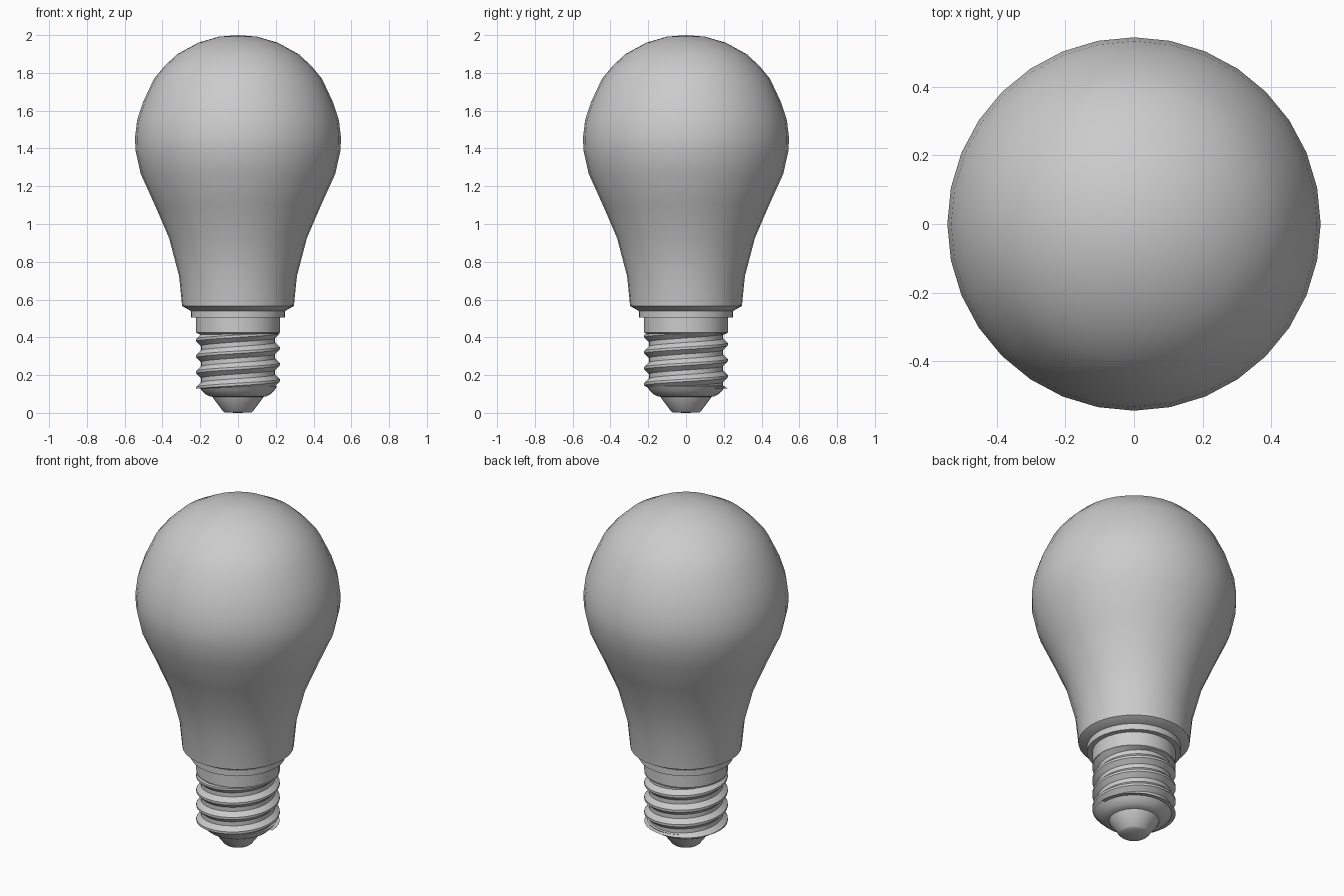
import bpy, bmesh, math

if "Cube" in bpy.data.objects:
    bpy.data.objects.remove(bpy.data.objects["Cube"])

SIDES = 32

def finish(name, bm, angle):
    bmesh.ops.remove_doubles(bm, verts=bm.verts, dist=0.0002)
    bmesh.ops.recalc_face_normals(bm, faces=bm.faces)
    me = bpy.data.meshes.new(name)
    bm.to_mesh(me)
    bm.free()
    ob = bpy.data.objects.new(name, me)
    bpy.context.collection.objects.link(ob)
    bpy.ops.object.select_all(action='DESELECT')
    ob.select_set(True)
    bpy.context.view_layer.objects.active = ob
    bpy.ops.object.shade_smooth_by_angle(angle=math.radians(angle))
    return ob

def grid(bm, rows):
    vs = [[bm.verts.new(p) for p in row] for row in rows]
    for a, b in zip(vs, vs[1:]):
        for i in range(len(a) - 1):
            bm.faces.new((a[i], a[i + 1], b[i + 1], b[i]))

def lathe(name, profile, angle=40):
    bm = bmesh.new()
    rows = []
    for r, z in profile:
        rows.append([(r * math.cos(2 * math.pi * i / SIDES),
                      r * math.sin(2 * math.pi * i / SIDES), z)
                     for i in range(SIDES + 1)])
    grid(bm, rows)
    return finish(name, bm, angle)

# Glass envelope
lathe("glass_bulb", [
    (0.22, 0.54), (0.25, 0.54), (0.296, 0.566), (0.312, 0.725), (0.365, 0.926),
    (0.44, 1.10), (0.515, 1.265), (0.543, 1.39), (0.545, 1.46), (0.534, 1.55),
    (0.503, 1.645), (0.444, 1.77), (0.39, 1.835), (0.32, 1.90), (0.21, 1.96),
    (0.10, 1.992), (0, 2.0)], 50)

# Collar between glass and screw cap
lathe("collar", [(0.20, 0.505), (0.25, 0.505), (0.25, 0.542), (0.20, 0.542)])

# Plain upper sleeve of the cap
lathe("cap_sleeve", [(0.19, 0.41), (0.222, 0.425), (0.222, 0.51)])

# Helical screw thread, clamped at both ends
PITCH, TURNS, LOW, HIGH = 0.085, 5, 0.13, 0.42
section = [(0.197, 0), (0.197, 0.012), (0.222, 0.036), (0.222, 0.049),
           (0.197, 0.073), (0.197, PITCH)]
bm = bmesh.new()
rows = []
for i in range(SIDES * TURNS + 1):
    t = 2 * math.pi * i / SIDES
    base = 0.045 + PITCH * i / SIDES
    rows.append([(r * math.cos(t), r * math.sin(t),
                  min(HIGH, max(LOW, base + dz))) for r, dz in section])
grid(bm, rows)
bmesh.ops.dissolve_degenerate(bm, edges=bm.edges, dist=0.0001)
finish("screw_thread", bm, 40)

# Rounded lower end of the cap
lathe("cap_bottom", [(0.18, 0.15), (0.207, 0.14), (0.192, 0.118), (0.17, 0.098),
                     (0.15, 0.087), (0.12, 0.083)], 60)

# Contact insulator
lathe("contact_tip", [(0.135, 0.09), (0.13, 0.077), (0.08, 0.01),
                      (0.07, 0.002), (0, 0)], 60)
